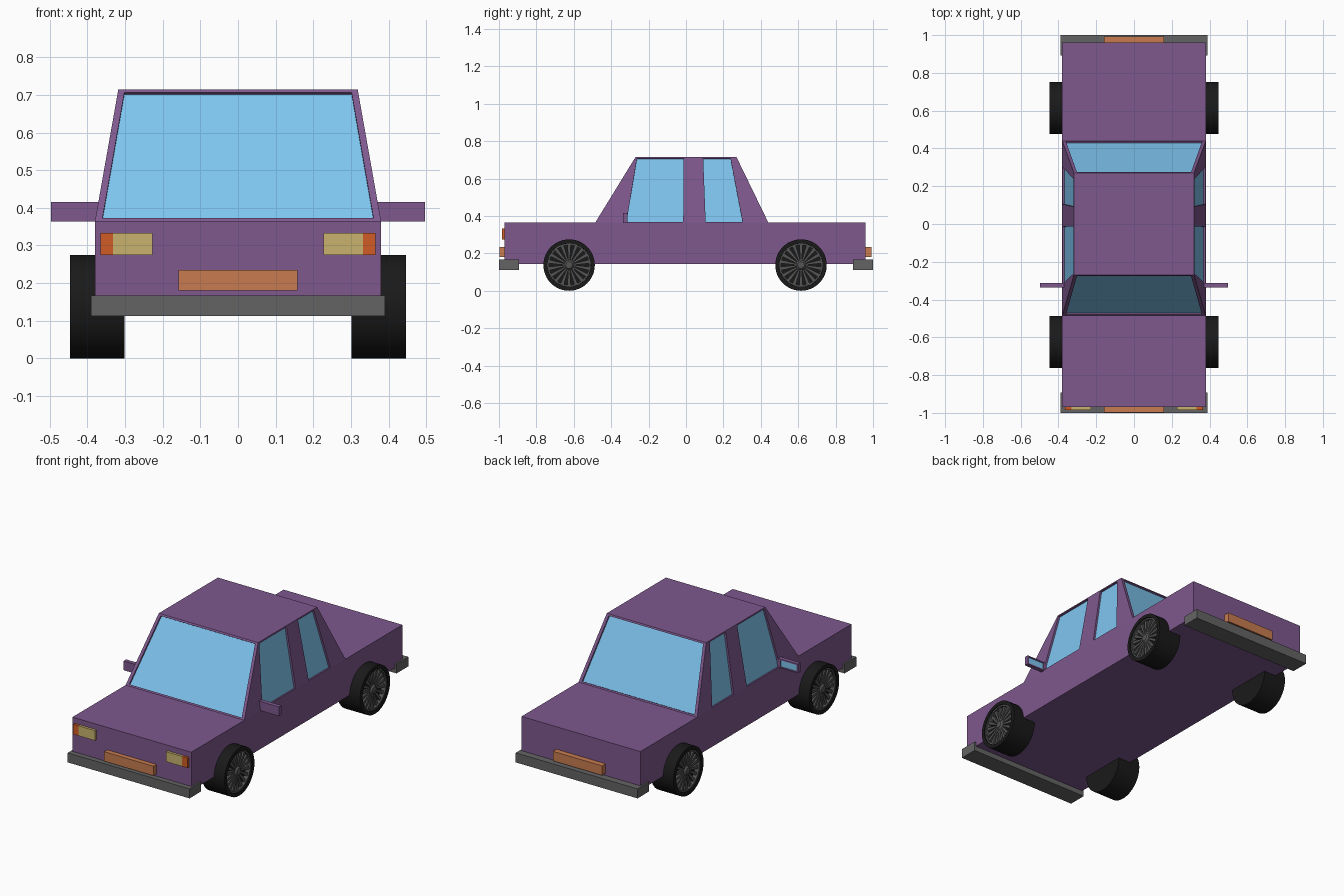
import bpy, bmesh, math
from mathutils import Vector, Matrix

if "Cube" in bpy.data.objects:
    bpy.data.objects.remove(bpy.data.objects["Cube"])


def material(name, rgb):
    m = bpy.data.materials.new(name)
    m.diffuse_color = (*rgb, 1)
    m.use_nodes = True
    m.node_tree.nodes["Principled BSDF"].inputs["Base Color"].default_value = m.diffuse_color
    return m


PURPLE = material("purple_paint", (0.21, 0.098, 0.27))
GLASS = material("blue_glass", (0.21, 0.56, 0.87))
AMBER = material("amber", (0.63, 0.107, 0.018))
YELLOW = material("lamp_yellow", (0.58, 0.45, 0.155))
PLATE = material("plate_orange", (0.58, 0.2, 0.08))
BUMPER = material("bumper_grey", (0.127, 0.127, 0.127))
RUBBER = material("rubber", (0.01, 0.01, 0.01))
METAL = material("wheel_metal", (0.09, 0.09, 0.09))


def finish(name, bm, mat=None, smooth=False):
    bmesh.ops.recalc_face_normals(bm, faces=bm.faces)
    me = bpy.data.meshes.new(name)
    bm.to_mesh(me)
    bm.free()
    ob = bpy.data.objects.new(name, me)
    bpy.context.collection.objects.link(ob)
    if mat:
        me.materials.append(mat)
    if smooth:
        bpy.ops.object.select_all(action='DESELECT')
        ob.select_set(True)
        bpy.context.view_layer.objects.active = ob
        bpy.ops.object.shade_smooth_by_angle(angle=math.radians(35))
    return ob


def loft(name, a, b, mat):
    """Solid between two matching loops of points."""
    bm = bmesh.new()
    va, vb = [bm.verts.new(p) for p in a], [bm.verts.new(p) for p in b]
    bm.faces.new(va)
    bm.faces.new(vb)
    n = len(va)
    for i in range(n):
        j = (i + 1) % n
        bm.faces.new((va[i], va[j], vb[j], vb[i]))
    return finish(name, bm, mat)


def rect(x0, x1, y0, y1, z):
    return [(x0, y0, z), (x1, y0, z), (x1, y1, z), (x0, y1, z)]


def box(name, x0, x1, y0, y1, z0, z1, mat):
    return loft(name, rect(x0, x1, y0, y1, z0), rect(x0, x1, y0, y1, z1), mat)


def window(name, target, quad, out, depth):
    """Cut a shallow recess into target and lay a pane on its floor."""
    q = [Vector(p) for p in quad]
    n = (q[1] - q[0]).cross(q[2] - q[0]).normalized()
    if n.dot(Vector(out)) < 0:
        n = -n

    def shift(d):
        return [p + n * d for p in q]
    cutter = loft(name + "_cutter", shift(-depth), shift(0.02), None)
    cutter.hide_render = True
    cutter.hide_viewport = True
    cut = target.modifiers.new(name, 'BOOLEAN')
    cut.operation, cut.solver, cut.object = 'DIFFERENCE', 'EXACT', cutter
    loft(name, shift(-depth - 0.002), shift(-depth + 0.001), GLASS)


# Lower body and tapered cabin
Z0, Z1 = 0.365, 0.715
box("lower_body", -0.38, 0.38, -0.97, 0.96, 0.142, Z0, PURPLE)
cabin = loft("cabin", rect(-0.38, 0.38, -0.485, 0.44, Z0),
             rect(-0.318, 0.318, -0.27, 0.27, Z1), PURPLE)


def mix(a, b, z):
    return a + (b - a) * (z - Z0) / (Z1 - Z0)


# Windscreen and rear window
for name, y0, y1 in (("windscreen", -0.485, -0.27), ("rear_window", 0.44, 0.27)):
    lo, hi = 0.373, 0.706
    window(name, cabin, [(-0.36, mix(y0, y1, lo), lo), (0.36, mix(y0, y1, lo), lo),
                         (0.302, mix(y0, y1, hi), hi), (-0.302, mix(y0, y1, hi), hi)],
           (0, y0, 0), 0.01)

# Side windows and mirrors
for s, side in ((-1, "left"), (1, "right")):
    for name, b0, b1, t1, t0 in (("front", -0.318, -0.015, -0.012, -0.262),
                                 ("rear", 0.105, 0.302, 0.238, 0.092)):
        lo, hi = 0.369, 0.707
        xl, xh = s * mix(0.38, 0.318, lo), s * mix(0.38, 0.318, hi)
        window(f"{name}_{side}_window", cabin,
               [(xl, b0, lo), (xl, b1, lo), (xh, t1, hi), (xh, t0, hi)], (s, 0, 0), 0.012)
    xa, xb = sorted((s * 0.36, s * 0.497))
    mirror = box(f"{side}_mirror", xa, xb, -0.336, -0.312, 0.363, 0.416, PURPLE)
    ga, gb = sorted((s * 0.385, s * 0.49))
    window(f"{side}_mirror_glass", mirror,
           [(ga, -0.312, 0.37), (gb, -0.312, 0.37), (gb, -0.312, 0.409), (ga, -0.312, 0.409)],
           (0, 1, 0), 0.006)
    # Headlamps and indicators
    xa, xb = sorted((s * 0.227, s * 0.332))
    box(f"{side}_headlamp", xa, xb, -0.984, -0.96, 0.275, 0.333, YELLOW)
    xa, xb = sorted((s * 0.332, s * 0.366))
    box(f"{side}_indicator", xa, xb, -0.984, -0.96, 0.275, 0.333, AMBER)

# Bumpers and plates
box("front_bumper", -0.39, 0.39, -1.0, -0.893, 0.112, 0.167, BUMPER)
box("rear_bumper", -0.39, 0.39, 0.893, 1.0, 0.112, 0.167, BUMPER)
box("front_plate", -0.158, 0.158, -0.998, -0.96, 0.18, 0.235, PLATE)
box("rear_plate", -0.158, 0.158, 0.95, 0.992, 0.18, 0.235, PLATE)


def lathe(name, profile, s, cy, cz, mat, closed=False):
    """Spin (radius, x) points around the axle."""
    bm = bmesh.new()
    vs = [bm.verts.new((s * x, cy, cz + r)) for r, x in profile]
    pairs = list(zip(vs, vs[1:] + vs[:1])) if closed else list(zip(vs, vs[1:]))
    edges = [bm.edges.new(p) for p in pairs]
    bmesh.ops.spin(bm, geom=vs + edges, cent=(0, cy, cz), axis=(1, 0, 0),
                   angle=math.tau, steps=48, use_merge=True)
    bmesh.ops.remove_doubles(bm, verts=bm.verts, dist=1e-5)
    return finish(name, bm, mat, True)


def wheel(name, s, cy):
    cz, R = 0.1375, 0.1375
    lathe(name + "_tyre", [(0, 0.301), (R, 0.301), (R, 0.447), (0.116, 0.447),
                           (0.112, 0.415), (0, 0.415)], s, cy, cz, RUBBER)
    lathe(name + "_rim", [(0.116, 0.442), (0.107, 0.442), (0.107, 0.414), (0.116, 0.414)],
          s, cy, cz, METAL, True)
    lathe(name + "_hub", [(0, 0.445), (0.018, 0.443), (0.027, 0.434), (0.027, 0.414)],
          s, cy, cz, METAL)
    # Spokes, widening towards the rim
    bm = bmesh.new()
    for i in range(18):
        spoke = bmesh.ops.create_cube(bm, size=1)["verts"]
        for v in spoke:
            outer = v.co.z > 0
            v.co = Vector((s * (0.424 + v.co.x * 0.02), v.co.y * (0.019 if outer else 0.008),
                           0.11 if outer else 0.02))
        bmesh.ops.rotate(bm, verts=spoke, cent=(0, 0, 0),
                         matrix=Matrix.Rotation(math.tau * i / 18, 3, 'X'))
        bmesh.ops.translate(bm, verts=spoke, vec=(0, cy, cz))
    finish(name + "_spokes", bm, METAL)


for s, side in ((-1, "left"), (1, "right")):
    wheel(f"front_{side}_wheel", s, -0.625)
    wheel(f"rear_{side}_wheel", s, 0.615)
